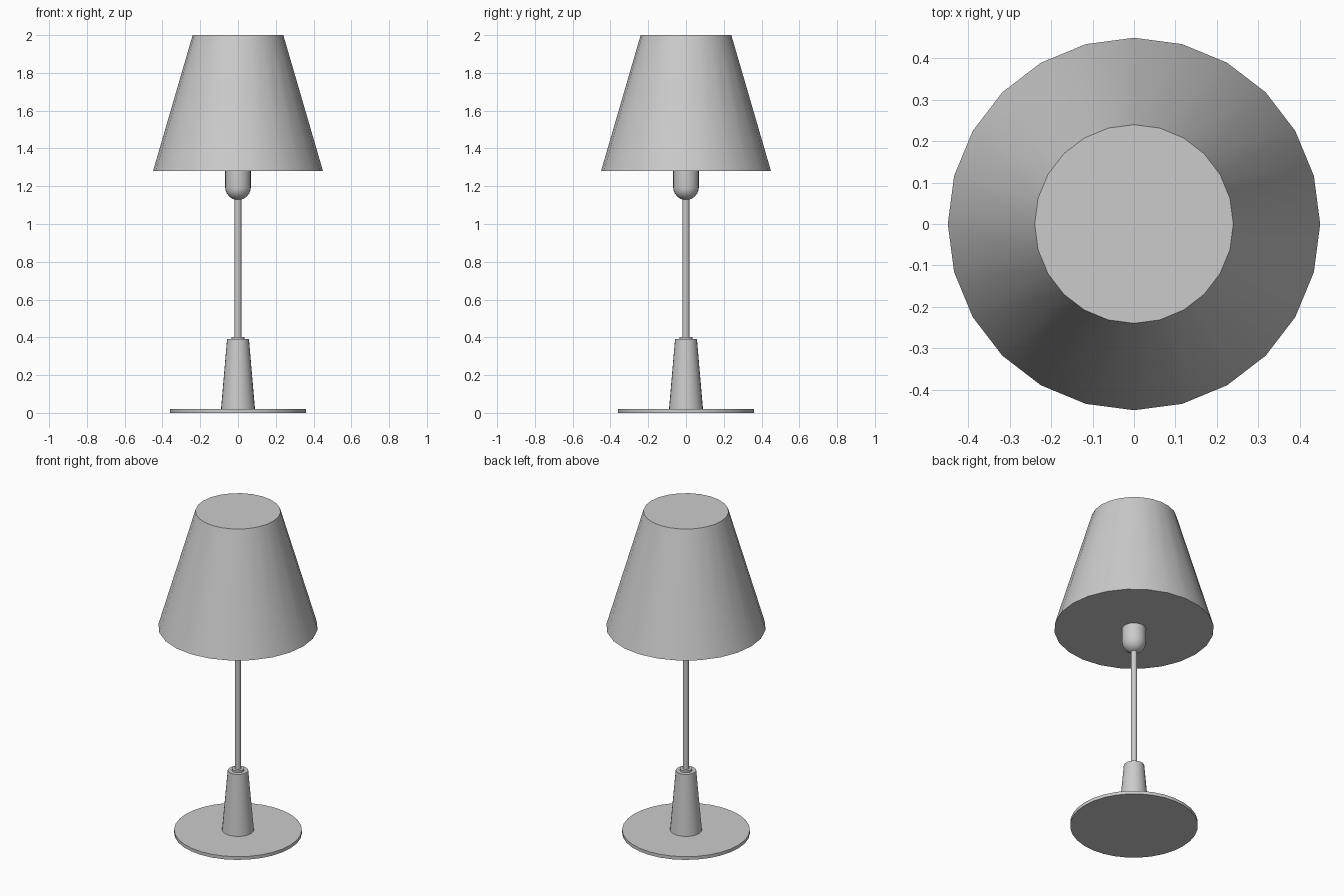
import bpy
import bmesh
from math import radians, sin, cos, pi

if "Cube" in bpy.data.objects:
    bpy.data.objects.remove(bpy.data.objects["Cube"])


def lathe(name, profile, sides):
    """Closed solid of revolution around z from (radius, height) points, bottom to top."""
    bm = bmesh.new()
    rings = []
    for r, z in profile:
        if r == 0:
            rings.append([bm.verts.new((0, 0, z))] * sides)
        else:
            rings.append([bm.verts.new((r * cos(2 * pi * i / sides), r * sin(2 * pi * i / sides), z))
                          for i in range(sides)])
    for low, high in zip(rings, rings[1:]):
        for i in range(sides):
            j = (i + 1) % sides
            quad = [low[i], low[j], high[j], high[i]]
            bm.faces.new(list(dict.fromkeys(quad)))
    # flat caps on open ends
    for ring, (r, z) in ((rings[0], profile[0]), (rings[-1], profile[-1])):
        if r > 0:
            bm.faces.new(ring)
    bmesh.ops.recalc_face_normals(bm, faces=bm.faces)
    mesh = bpy.data.meshes.new(name)
    bm.to_mesh(mesh)
    bm.free()
    obj = bpy.data.objects.new(name, mesh)
    bpy.context.collection.objects.link(obj)
    bpy.ops.object.select_all(action='DESELECT')
    obj.select_set(True)
    bpy.context.view_layer.objects.active = obj
    bpy.ops.object.shade_smooth_by_angle(angle=radians(35))
    return obj


# Foot: thin disc, tapered column and small collar
lathe("base_disc", [(0.36, 0), (0.36, 0.02)], 32)
lathe("base_column", [(0.09, 0.02), (0.058, 0.39)], 24)
lathe("collar", [(0.035, 0.38), (0.035, 0.402)], 24)

# Thin rod up to the lamp socket
lathe("rod", [(0.018, 0.39), (0.018, 1.15)], 16)

# Socket with a rounded underside
dome = [(0.068 * sin(a), 1.195 - 0.068 * cos(a)) for a in (i * pi / 12 for i in range(7))]
dome[0] = (0, dome[0][1])
lathe("socket", dome + [(0.068, 1.30)], 24)

# Closed conical shade
lathe("shade", [(0.45, 1.28), (0.24, 2.0)], 24)
